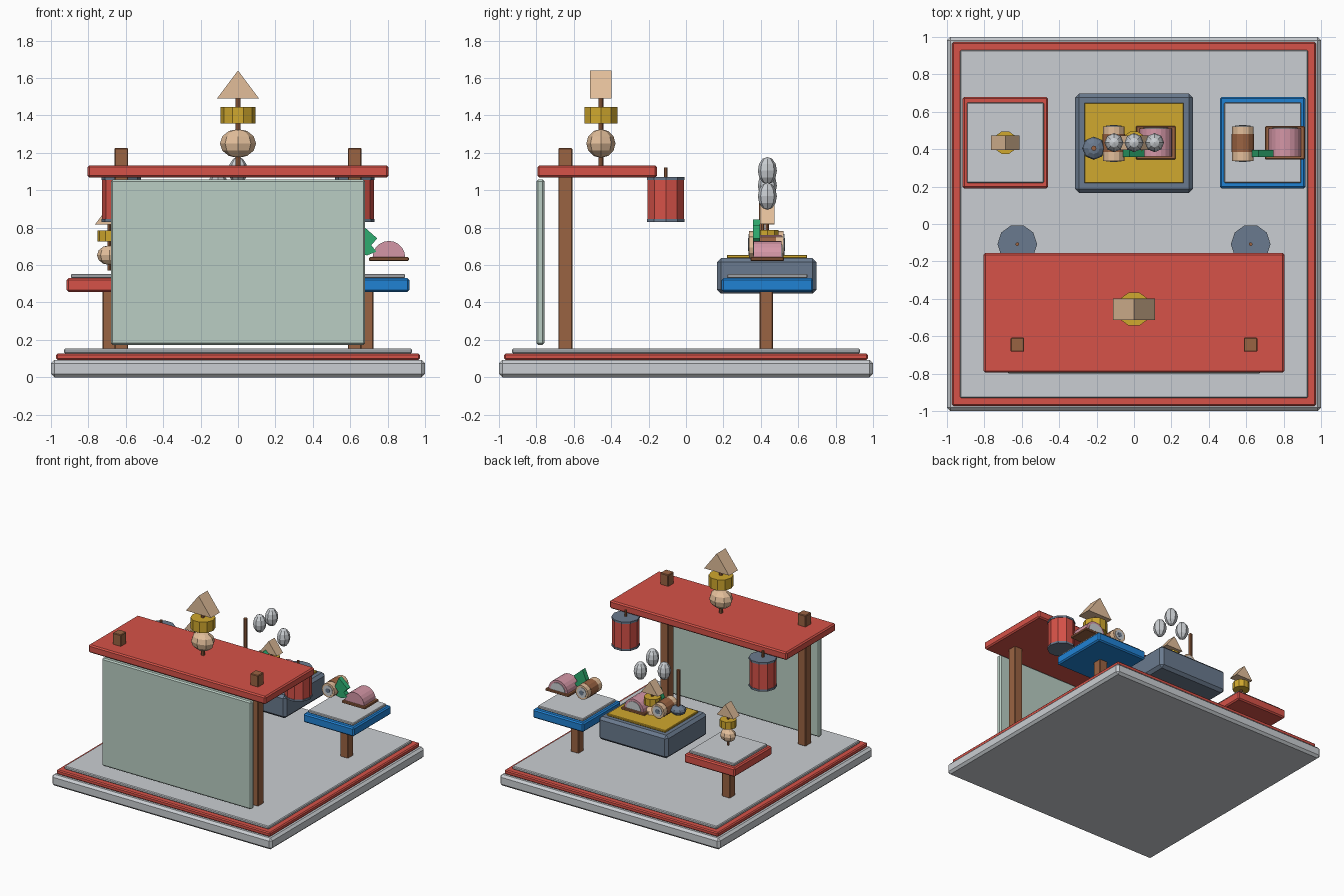
import bpy, bmesh, math
from mathutils import Matrix, Vector

if "Cube" in bpy.data.objects:
    bpy.data.objects.remove(bpy.data.objects["Cube"])


def lin(c):
    c /= 255
    return c / 12.92 if c <= 0.04045 else ((c + 0.055) / 1.055) ** 2.4


def mat(name, r, g, b):
    m = bpy.data.materials.new(name)
    m.diffuse_color = (lin(r), lin(g), lin(b), 1)
    m.use_nodes = True
    m.node_tree.nodes["Principled BSDF"].inputs["Base Color"].default_value = m.diffuse_color
    return m


GREY = mat("light_grey", 202, 206, 210)
RED = mat("red", 214, 82, 72)
BROWN = mat("brown", 154, 99, 66)
PALE = mat("pale_green", 186, 206, 196)
SLATE = mat("slate", 106, 122, 142)
YELLOW = mat("mustard", 208, 168, 46)
BLUE = mat("blue", 32, 130, 212)
TAN = mat("tan", 226, 190, 154)
PINK = mat("pink", 212, 150, 166)
GREEN = mat("green", 46, 172, 112)


def finish(name, bm, m, loc=(0, 0, 0)):
    bmesh.ops.recalc_face_normals(bm, faces=bm.faces)
    me = bpy.data.meshes.new(name)
    bm.to_mesh(me)
    bm.free()
    me.materials.append(m)
    ob = bpy.data.objects.new(name, me)
    ob.location = loc
    bpy.context.collection.objects.link(ob)
    return ob


def box(name, x, y, z, m, bevel=0.0):
    """Box from (min, max) ranges."""
    bm = bmesh.new()
    size = [r[1] - r[0] for r in (x, y, z)]
    bmesh.ops.create_cube(bm, size=1, matrix=Matrix.Diagonal((*size, 1)))
    if bevel:
        bmesh.ops.bevel(bm, geom=bm.edges[:], offset=bevel, segments=1, affect='EDGES')
    return finish(name, bm, m, [sum(r) / 2 for r in (x, y, z)])


def cyl(name, loc, r, depth, m, sides=10, axis='Z'):
    bm = bmesh.new()
    rot = Matrix.Rotation(math.pi / 2, 4, 'X') if axis == 'Y' else Matrix()
    rot = rot @ Matrix.Rotation(math.pi / 2, 4, 'Z')
    bmesh.ops.create_cone(bm, cap_ends=True, segments=sides, radius1=r, radius2=r,
                          depth=depth, matrix=rot)
    return finish(name, bm, m, loc)


def ball(name, loc, radii, m, rings=6):
    bm = bmesh.new()
    bmesh.ops.create_uvsphere(bm, u_segments=8, v_segments=rings, radius=1,
                              matrix=Matrix.Diagonal((*radii, 1)))
    return finish(name, bm, m, loc)


def slab(name, profile, depth, m, loc):
    """Outline in x/z, extruded evenly about y."""
    bm = bmesh.new()
    f = bm.faces.new([bm.verts.new((x, -depth / 2, z)) for x, z in profile])
    ext = bmesh.ops.extrude_face_region(bm, geom=[f])
    bmesh.ops.translate(bm, vec=(0, depth, 0),
                        verts=[v for v in ext['geom'] if isinstance(v, bmesh.types.BMVert)])
    return finish(name, bm, m, loc)


def half_disc(r, n=10):
    return [(r * math.cos(math.pi * i / n), r * math.sin(math.pi * i / n)) for i in range(n + 1)]


def skewer(name, x, y, z, s):
    """Ball, disc and wedge on a stick; z is the ball centre."""
    cyl(name + "_stick", (x, y, z + 0.07 * s), 0.014 * s, 0.38 * s, BROWN, 8)
    ball(name + "_ball", (x, y, z), (0.097 * s, 0.078 * s, 0.077 * s), TAN)
    cyl(name + "_disc", (x, y, z + 0.15 * s), 0.093 * s, 0.088 * s, YELLOW)
    slab(name + "_wedge", [(-0.113 * s, 0), (0.113 * s, 0), (0, 0.15 * s)], 0.116 * s, TAN,
         (x, y, z + 0.24 * s))


def snack_group(name, x, z):
    """Fish cake, leaf and roll; z is the underside of the fish cake board."""
    cx = x + 0.117
    box(name + "_board", (cx - 0.106, cx + 0.106), (0.345, 0.523), (z, z + 0.02), BROWN, 0.004)
    slab(name + "_fish_cake", half_disc(0.087), 0.15, PINK, (cx, 0.435, z + 0.02))
    slab(name + "_fish_cake_core", half_disc(0.066), 0.006, GREY, (cx, 0.512, z + 0.022))
    # toasted roll
    rx, rz = x - 0.108, z + 0.072
    cyl(name + "_roll", (rx, 0.43, rz), 0.058, 0.184, TAN, 12, 'Y')
    cyl(name + "_roll_band", (rx, 0.433, rz), 0.06, 0.096, BROWN, 12, 'Y')
    for i, (side, yy) in enumerate((("front", 0.337), ("back", 0.523))):
        cyl(f"{name}_roll_{side}_end", (rx, yy, rz), 0.042, 0.006, GREY, 12, 'Y')
        cyl(f"{name}_roll_{side}_hole", (rx, yy + (i * 2 - 1) * 0.003, rz), 0.02, 0.004, SLATE, 12, 'Y')
    # jagged leaf
    leaf = [(-0.06, 0.11), (-0.025, 0.19), (0.055, 0.12), (0.022, 0.085), (0.05, 0.05),
            (0, 0.03), (-0.05, 0.04), (-0.03, 0.075)]
    slab(name + "_leaf", leaf, 0.038, GREEN, (x, 0.377, z))


# stepped base
box("base", (-1, 1), (-1, 1), (0, 0.092), GREY, 0.018)
box("base_trim", (-0.972, 0.972), (-0.972, 0.972), (0.092, 0.128), RED, 0.008)
box("floor", (-0.93, 0.93), (-0.93, 0.93), (0.128, 0.153), GREY, 0.006)

# stall frame, roof and back screen
box("roof", (-0.805, 0.805), (-0.795, -0.155), (1.068, 1.133), RED, 0.01)
box("screen", (-0.68, 0.68), (-0.80, -0.757), (0.173, 1.058), PALE, 0.01)
for side, s in (("left", -1), ("right", 1)):
    x = 0.624 * s
    box(side + "_post", (x - 0.037, x + 0.037), (-0.683, -0.608), (0.15, 1.226), BROWN, 0.005)
    # hanging lantern
    cyl(side + "_lantern", (x, -0.108, 0.95), 0.102, 0.22, RED)
    for end, z in (("bottom", 0.839), ("top", 1.062)):
        cyl(f"{side}_lantern_{end}_cap", (x, -0.108, z), 0.106, 0.016, SLATE)
    cyl(side + "_lantern_cord", (x, -0.108, 1.09), 0.01, 0.065, BROWN, 8)
    # stool
    x = 0.688 * s
    box(side + "_stool_leg", (x - 0.036, x + 0.036), (0.393, 0.465), (0.15, 0.465), BROWN, 0.004)
    box(side + "_stool_seat", (x - 0.229, x + 0.229), (0.19, 0.68), (0.457, 0.53),
        RED if s < 0 else BLUE, 0.01)
    box(side + "_stool_pad", (x - 0.206, x + 0.206), (0.22, 0.65), (0.53, 0.552), GREY, 0.005)

# cooking pot
box("pot", (-0.315, 0.315), (0.165, 0.698), (0.447, 0.637), SLATE, 0.022)
box("pot_broth", (-0.265, 0.265), (0.218, 0.648), (0.637, 0.655), YELLOW, 0.004)

# food
skewer("roof_skewer", 0, -0.455, 1.25, 1.0)
skewer("stool_skewer", -0.688, 0.435, 0.653, 0.68)
skewer("pot_skewer", 0, 0.435, 0.655, 0.68)
snack_group("stool_snack", 0.69, 0.622)
snack_group("pot_snack", 0, 0.653)

# ladle
ball("ladle_bowl", (-0.215, 0.405, 0.72), (0.062, 0.062, 0.038), SLATE)
cyl("ladle_handle", (-0.215, 0.405, 0.885), 0.014, 0.33, BROWN, 8)

# steam puffs
for i, (x, z) in enumerate(((-0.107, 1.025), (0, 1.105), (0.11, 0.968))):
    ball(f"steam_puff_{i + 1}", (x, 0.435, z), (0.051, 0.051, 0.073), GREY)
